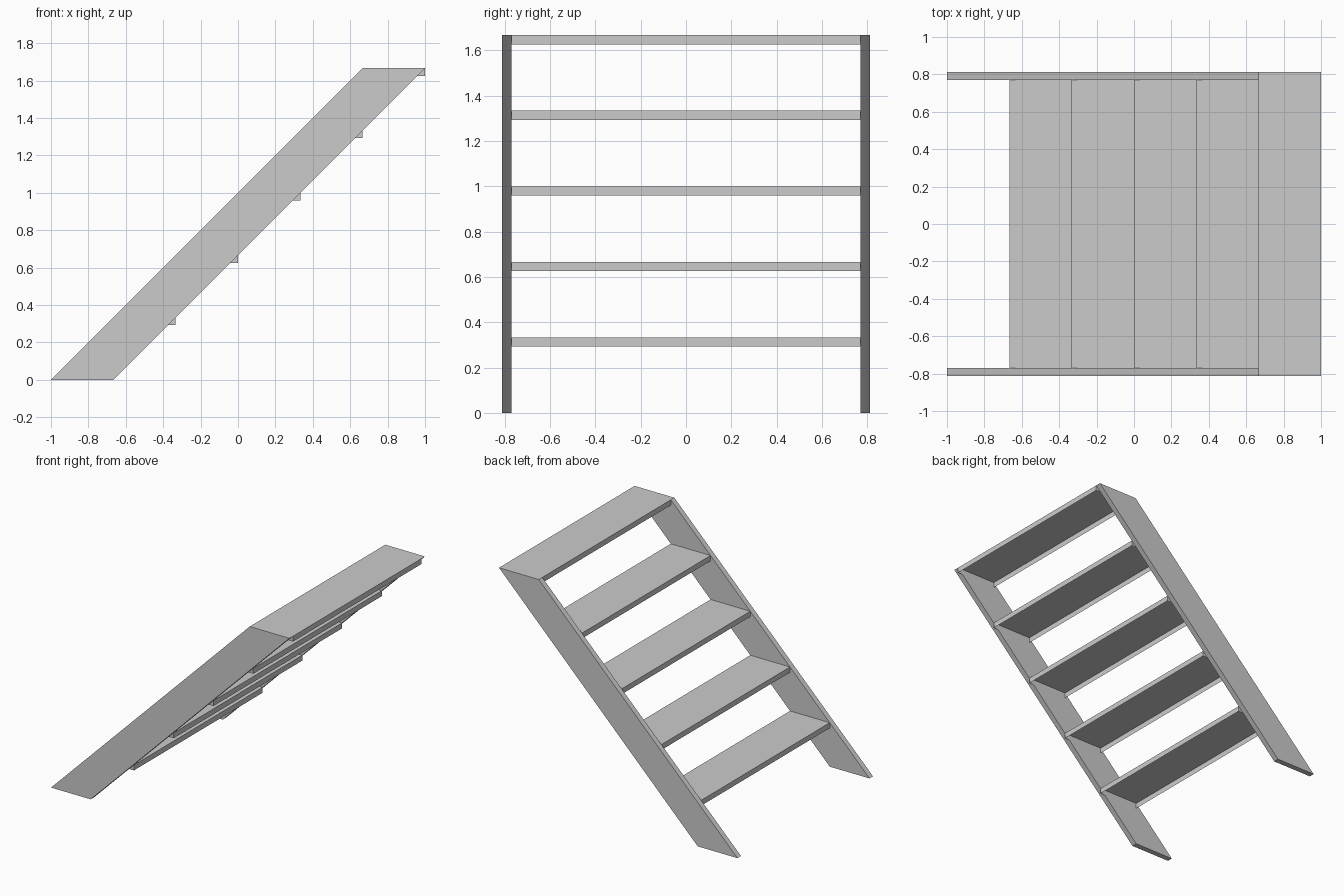
import bpy, bmesh

if "Cube" in bpy.data.objects:
    bpy.data.objects.remove(bpy.data.objects["Cube"])

STEP = 1 / 3          # rise and run of each step
INNER, OUTER = 0.77, 0.812
THICK = 0.041


def extrude_profile(name, profile, y0, y1, open_bottom=False):
    """Solid made by sweeping an (x, z) profile from y0 to y1."""
    bm = bmesh.new()
    face = bm.faces.new([bm.verts.new((x, y0, z)) for x, z in profile])
    new = bmesh.ops.extrude_face_region(bm, geom=[face], use_keep_orig=True)["geom"]
    bmesh.ops.translate(bm, vec=(0, y1 - y0, 0),
                        verts=[g for g in new if isinstance(g, bmesh.types.BMVert)])
    bmesh.ops.recalc_face_normals(bm, faces=bm.faces)
    if open_bottom:
        bmesh.ops.delete(bm, geom=[f for f in bm.faces if f.normal.z < -0.9],
                         context='FACES')
    mesh = bpy.data.meshes.new(name)
    bm.to_mesh(mesh)
    bm.free()
    obj = bpy.data.objects.new(name, mesh)
    bpy.context.collection.objects.link(obj)
    return obj


# Sloping side boards
board = [(-1, 0), (-1 + STEP, 0), (1, 5 * STEP), (1 - STEP, 5 * STEP)]
extrude_profile("front_stringer", board, -OUTER, -INNER)
extrude_profile("back_stringer", board, INNER, OUTER)

# Treads between the boards, hollow underneath
for k in range(1, 6):
    x, z = -1 + k * STEP, k * STEP
    tread = [(x, z - THICK), (x + STEP, z - THICK), (x + STEP, z), (x, z)]
    extrude_profile(f"tread_{k}", tread, -INNER, INNER, open_bottom=True)
